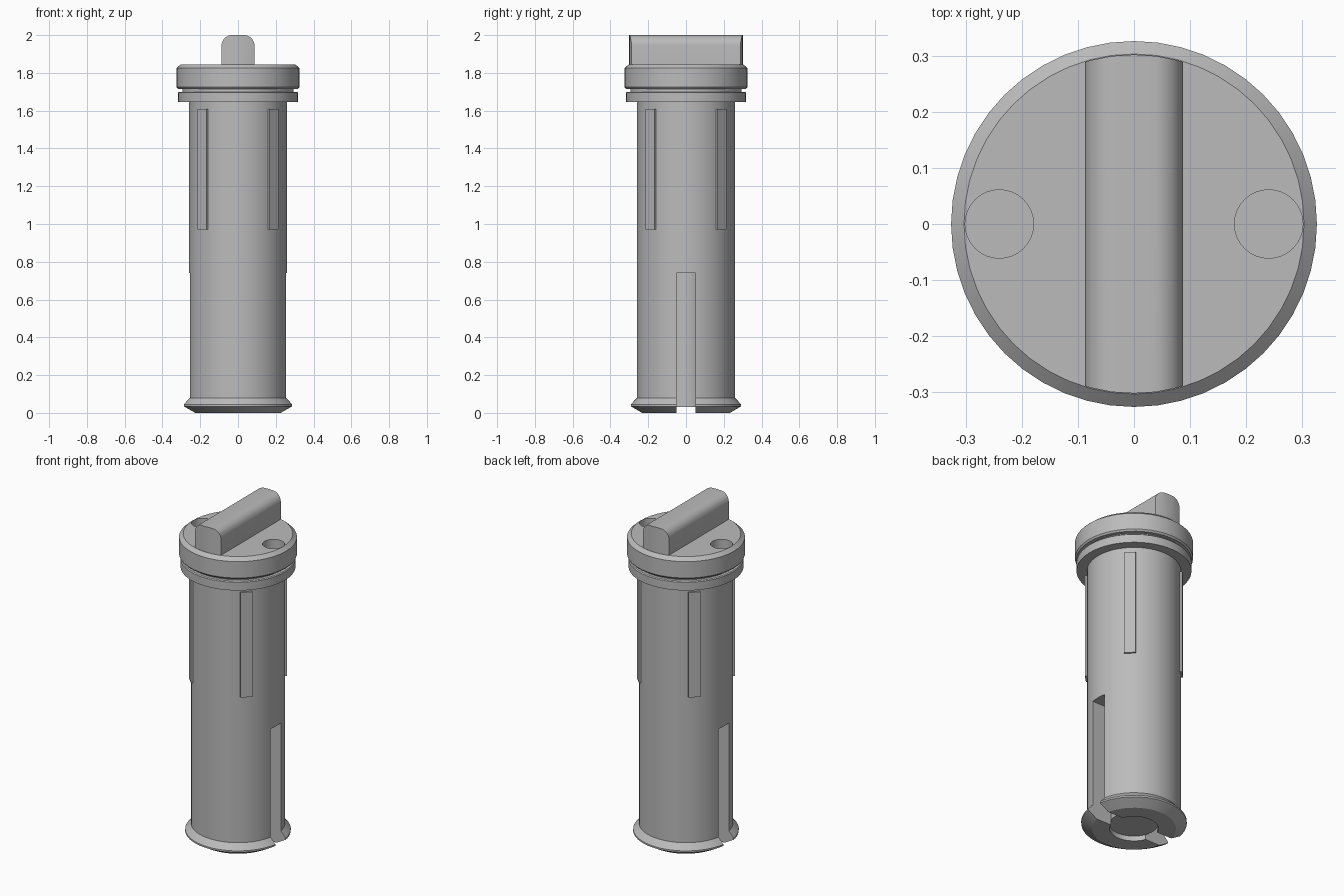
import bpy, bmesh, math
from mathutils import Matrix

cube = bpy.data.objects.get("Cube")
if cube:
    bpy.data.objects.remove(cube, do_unlink=True)

grey = bpy.data.materials.new("plain grey")
grey.use_nodes = True
colour = (0.5, 0.5, 0.5, 1)
grey.diffuse_color = colour
grey.node_tree.nodes["Principled BSDF"].inputs["Base Color"].default_value = colour
SEGMENTS = 48


def finish(bm, name):
    bmesh.ops.recalc_face_normals(bm, faces=bm.faces)
    mesh = bpy.data.meshes.new(name)
    bm.to_mesh(mesh)
    bm.free()
    mesh.materials.append(grey)
    obj = bpy.data.objects.new(name, mesh)
    bpy.context.collection.objects.link(obj)
    return obj


def lathe(name, profile, steps=SEGMENTS, centre_x=0):
    """Spin (radius, height) points around a vertical axis."""
    bm = bmesh.new()
    verts = [bm.verts.new((r, 0, z)) for r, z in profile]
    edges = [bm.edges.new(pair) for pair in zip(verts, verts[1:])]
    bmesh.ops.spin(bm, geom=verts + edges, cent=(0, 0, 0), axis=(0, 0, 1),
                   angle=math.tau, steps=steps)
    bmesh.ops.remove_doubles(bm, verts=bm.verts, dist=1e-5)
    bmesh.ops.translate(bm, vec=(centre_x, 0, 0), verts=bm.verts)
    return finish(bm, name)


def cylinder(name, r, low, high, steps=SEGMENTS, centre_x=0):
    return lathe(name, [(0, low), (r, low), (r, high), (0, high)], steps, centre_x)


def box(name, size, centre, turn=0):
    bm = bmesh.new()
    place = (Matrix.Rotation(turn, 4, 'Z') @ Matrix.Translation(centre)
             @ Matrix.Diagonal((*size, 1)))
    bmesh.ops.create_cube(bm, size=1, matrix=place)
    return finish(bm, name)


def select(obj):
    bpy.ops.object.select_all(action='DESELECT')
    obj.select_set(True)
    bpy.context.view_layer.objects.active = obj


def combine(obj, tool, operation='DIFFERENCE'):
    mod = obj.modifiers.new("cut", 'BOOLEAN')
    mod.operation = operation
    mod.solver = 'EXACT'
    mod.object = tool
    select(obj)
    bpy.ops.object.modifier_apply(modifier=mod.name)
    bpy.data.objects.remove(tool, do_unlink=True)


def smooth(obj):
    select(obj)
    bpy.ops.object.shade_smooth_by_angle(angle=math.radians(25))


# Shaft with a bored, flared foot, split by a slot on both sides
shaft = lathe("shaft", [(0, 0.76), (0.135, 0.76), (0.135, 0), (0.232, 0),
                        (0.292, 0.035), (0.292, 0.045), (0.26, 0.08),
                        (0.26, 1.66), (0, 1.66)])
combine(shaft, box("slot_cutter", (1, 0.1, 0.94), (0, 0, 0.27)))
smooth(shaft)

# Core seen through the slots
smooth(cylinder("core", 0.1345, 0.03, 0.77))

# Grooved cap with chamfered rim and two blind holes
cap = lathe("cap", [(0, 1.645), (0.318, 1.645), (0.318, 1.695), (0.313, 1.70),
                    (0.295, 1.70), (0.295, 1.715), (0.318, 1.715),
                    (0.326, 1.725), (0.326, 1.825), (0.303, 1.845), (0, 1.845)])
for side in (-1, 1):
    combine(cap, cylinder("hole_cutter", 0.061, 1.755, 1.95, 32, side * 0.24))
smooth(cap)

# Grip bar with rounded top edges and ends trimmed to the cap's circle
half, radius = 0.087, 0.055
outline = [(-half, 1.84), (half, 1.84)]
for side in (1, -1):
    for i in range(9):
        a = math.radians(i * 90 / 8)
        if side < 0:
            a = math.pi / 2 - a
        outline.append((side * (half - radius + radius * math.cos(a)),
                        2 - radius + radius * math.sin(a)))
bm = bmesh.new()
face = bm.faces.new([bm.verts.new((x, -0.35, z)) for x, z in outline])
ext = bmesh.ops.extrude_face_region(bm, geom=[face])
bmesh.ops.translate(bm, vec=(0, 0.7, 0),
                    verts=[v for v in ext["geom"] if isinstance(v, bmesh.types.BMVert)])
grip = finish(bm, "grip_bar")
combine(grip, cylinder("grip_trimmer", 0.302, 1.7, 2.2), 'INTERSECT')
smooth(grip)

# Four raised ribs on the diagonals
for i, name in enumerate(("back_left", "back_right", "front_right", "front_left")):
    box(name + "_rib", (0.05, 0.066, 0.64), (0.245, 0, 1.29),
        math.radians(45 + 90 * i))
